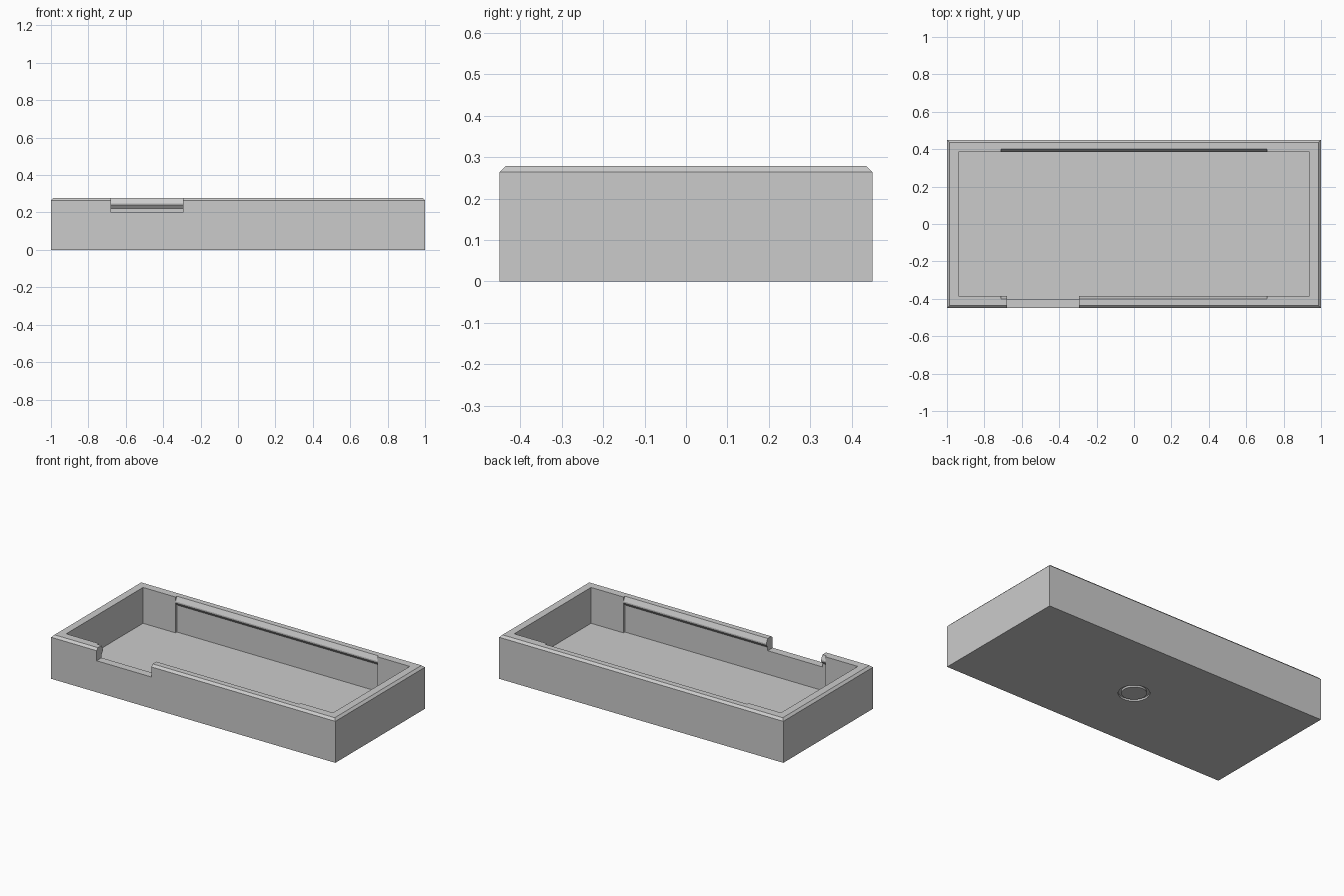
import bpy, bmesh, math

if "Cube" in bpy.data.objects:
    bpy.data.objects.remove(bpy.data.objects["Cube"])

L, W, H = 1.0, 0.45, 0.278          # half length, half width, height
IN_X, IN_Y, FLOOR = 0.9385, 0.386, 0.05

grey = bpy.data.materials.new("plain grey")
grey.diffuse_color = (0.6, 0.6, 0.6, 1)
grey.use_nodes = True
grey.node_tree.nodes["Principled BSDF"].inputs["Base Color"].default_value = grey.diffuse_color


def finish(name, bm):
    bmesh.ops.recalc_face_normals(bm, faces=bm.faces)
    mesh = bpy.data.meshes.new(name)
    bm.to_mesh(mesh)
    bm.free()
    obj = bpy.data.objects.new(name, mesh)
    bpy.context.collection.objects.link(obj)
    mesh.materials.append(grey)
    return obj


def prism(name, profile, x0, x1):
    """Extrude a (y, z) outline along x."""
    bm = bmesh.new()
    face = bm.faces.new([bm.verts.new((x0, y, z)) for y, z in profile])
    ext = bmesh.ops.extrude_face_region(bm, geom=[face])["geom"]
    verts = [v for v in ext if isinstance(v, bmesh.types.BMVert)]
    bmesh.ops.translate(bm, verts=verts, vec=(x1 - x0, 0, 0))
    return finish(name, bm)


def block(name, x0, x1, y0, y1, z0, z1):
    return prism(name, [(y0, z0), (y1, z0), (y1, z1), (y0, z1)], x0, x1)


def ring(name, r_in, r_out, z0, z1, n=48):
    bm = bmesh.new()
    loops = [[bm.verts.new((r * math.cos(i * math.tau / n), r * math.sin(i * math.tau / n), z))
              for i in range(n)]
             for r, z in ((r_in, z0), (r_out, z0), (r_out, z1), (r_in, z1))]
    for k in range(4):
        a, b = loops[k], loops[(k + 1) % 4]
        for i in range(n):
            j = (i + 1) % n
            bm.faces.new((a[i], a[j], b[j], b[i]))
    return finish(name, bm)


def cut(target, cutter):
    mod = target.modifiers.new("cut", "BOOLEAN")
    mod.operation, mod.solver, mod.object = "DIFFERENCE", "EXACT", cutter
    bpy.context.view_layer.objects.active = target
    bpy.ops.object.modifier_apply(modifier=mod.name)
    bpy.data.objects.remove(cutter)


# Tray body with a chamfered top outer rim
tray = block("tray", -L, L, -W, W, 0, H)
bm = bmesh.new()
bm.from_mesh(tray.data)
rim = [e for e in bm.edges if all(v.co.z > H - 0.001 for v in e.verts)]
bmesh.ops.bevel(bm, geom=rim, offset=0.014, segments=1, affect="EDGES")
bm.to_mesh(tray.data)
bm.free()

# Recessed long walls with a snap lip near the rim
side = [(0.40, FLOOR), (0.40, 0.222), (IN_Y, 0.24), (IN_Y, 0.25), (0.40, H), (0.40, 0.4)]
outline = side + [(-y, z) for y, z in reversed(side)]
cut(tray, prism("recess_cutter", outline, -0.71, 0.71))

# Main cavity, front notch and round groove underneath
cut(tray, block("cavity_cutter", -IN_X, IN_X, -IN_Y, IN_Y, FLOOR, 0.4))
cut(tray, block("notch_cutter", -0.68, -0.295, -0.6, -0.3, 0.2, 0.4))
cut(tray, ring("groove_cutter", 0.072, 0.09, -0.05, 0.012))

bpy.context.view_layer.objects.active = tray
tray.select_set(True)
bpy.ops.object.shade_smooth_by_angle(angle=math.radians(25))
